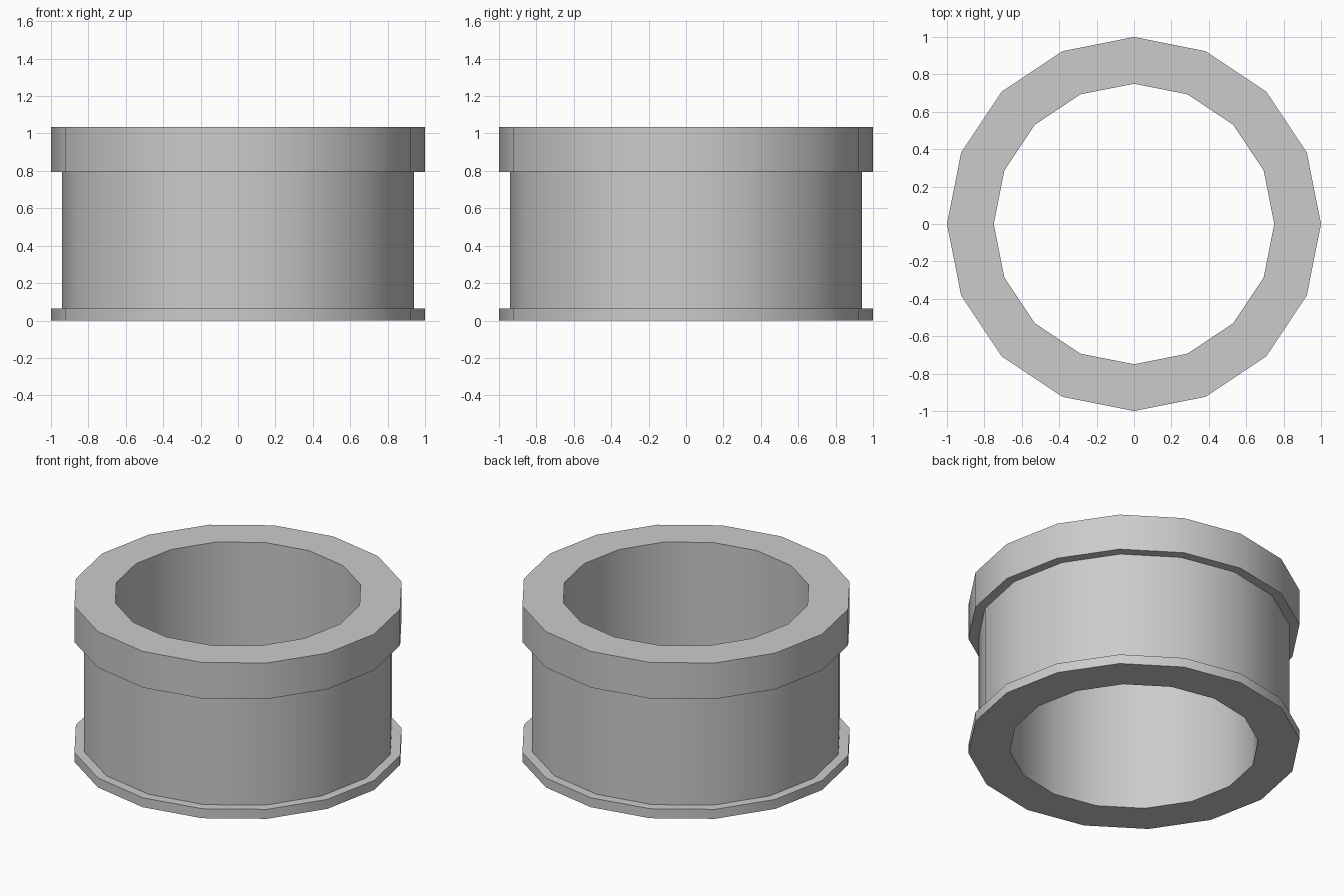
import bpy, bmesh, math

if "Cube" in bpy.data.objects:
    bpy.data.objects.remove(bpy.data.objects["Cube"])

SIDES = 16

# Closed cross-section (radius, height): bore, thin base flange, body, thick top flange
profile = [
    (0.75, 0.0), (1.0, 0.0), (1.0, 0.063), (0.94, 0.063),
    (0.94, 0.795), (1.0, 0.795), (1.0, 1.035), (0.75, 1.035),
]


def lathe(name, points, sides):
    bm = bmesh.new()
    rings = []
    for i in range(sides):
        a = 2 * math.pi * i / sides
        rings.append([bm.verts.new((r * math.cos(a), r * math.sin(a), z)) for r, z in points])
    n = len(points)
    for i in range(sides):
        a, b = rings[i], rings[(i + 1) % sides]
        for j in range(n):
            k = (j + 1) % n
            bm.faces.new((a[j], b[j], b[k], a[k]))
    bmesh.ops.recalc_face_normals(bm, faces=bm.faces)
    mesh = bpy.data.meshes.new(name)
    bm.to_mesh(mesh)
    bm.free()
    obj = bpy.data.objects.new(name, mesh)
    bpy.context.collection.objects.link(obj)
    return obj


# Flanged ring, smooth around its walls with crisp rims
ring = lathe("flanged_ring", profile, SIDES)
bpy.context.view_layer.objects.active = ring
ring.select_set(True)
bpy.ops.object.shade_smooth_by_angle(angle=math.radians(30))
